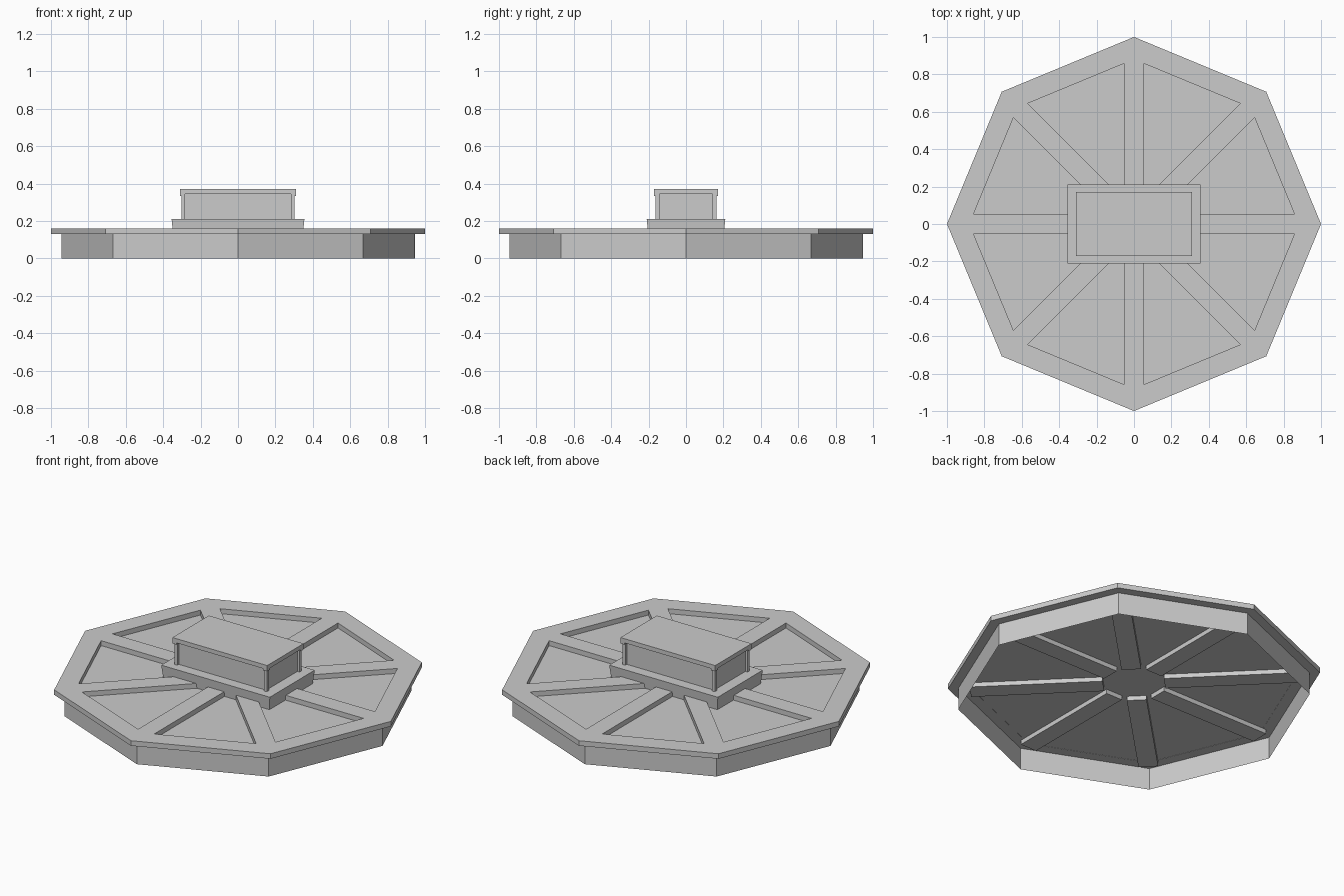
import bpy, bmesh, math
from mathutils import Matrix

cube = bpy.data.objects.get("Cube")
if cube:
    bpy.data.objects.remove(cube, do_unlink=True)

grey = bpy.data.materials.new("plain grey")
grey.use_nodes = True
colour = (0.6, 0.6, 0.6, 1)
grey.diffuse_color = colour
grey.node_tree.nodes["Principled BSDF"].inputs["Base Color"].default_value = colour

SIDES = 8
RIM_BOTTOM, RIM_TOP = 0.13, 0.16
RIM_INNER, WALL_R = 0.88, 0.945


def finish(name, bm):
    bmesh.ops.recalc_face_normals(bm, faces=bm.faces[:])
    mesh = bpy.data.meshes.new(name)
    bm.to_mesh(mesh)
    bm.free()
    mesh.materials.append(grey)
    obj = bpy.data.objects.new(name, mesh)
    bpy.context.collection.objects.link(obj)
    return obj


def octagon_shell(name, profile, closed):
    """Sweep a (radius, z) profile around the eight corners."""
    bm = bmesh.new()
    rings = []
    for r, z in profile:
        rings.append([bm.verts.new((r * math.cos(i * math.tau / SIDES),
                                    r * math.sin(i * math.tau / SIDES), z))
                      for i in range(SIDES)])
    pairs = list(zip(rings, rings[1:]))
    if closed:
        pairs.append((rings[-1], rings[0]))
    for a, b in pairs:
        for i in range(SIDES):
            j = (i + 1) % SIDES
            bm.faces.new((a[i], a[j], b[j], b[i]))
    return finish(name, bm)


def box(name, x, y, z, angle=0.0, bottom_inset=0.0):
    """Box from (min, max) ranges, with an optional narrower bottom."""
    bm = bmesh.new()
    bmesh.ops.create_cube(bm, size=1)
    for v in bm.verts:
        low = bottom_inset if v.co.z < 0 else 0
        sx, sy = math.copysign(low, v.co.x), math.copysign(low, v.co.y)
        v.co.x = x[v.co.x > 0] - sx
        v.co.y = y[v.co.y > 0] - sy
        v.co.z = z[v.co.z > 0]
    bm.transform(Matrix.Rotation(angle, 4, 'Z'))
    return finish(name, bm)


# Skirt wall and overhanging rim
octagon_shell("skirt_wall", [(WALL_R, 0), (WALL_R, RIM_BOTTOM)], False)
octagon_shell("rim", [(1, RIM_BOTTOM), (1, RIM_TOP),
                      (RIM_INNER, RIM_TOP), (RIM_INNER, RIM_BOTTOM)], True)

# Sunken deck between the spokes
bm = bmesh.new()
bmesh.ops.create_circle(bm, cap_ends=True, segments=SIDES, radius=RIM_INNER)
bmesh.ops.translate(bm, verts=bm.verts[:], vec=(0, 0, RIM_BOTTOM + 0.001))
finish("deck", bm)

# Spokes stand above and below the deck
for i in range(SIDES):
    box(f"spoke_{i + 1}", (0.165, RIM_INNER), (-0.053, 0.053),
        (0.105, RIM_TOP), i * math.tau / SIDES)

# Central plinth, housing and cap
box("plinth", (-0.355, 0.355), (-0.21, 0.21), (RIM_BOTTOM + 0.001, 0.21),
    bottom_inset=0.008)
box("housing", (-0.288, 0.288), (-0.148, 0.148), (0.21, 0.35))
box("cap", (-0.31, 0.31), (-0.17, 0.17), (0.345, 0.37))

# Corner posts with small brackets under the cap
for sx in (-1, 1):
    for sy in (-1, 1):
        side = ("left" if sx > 0 else "right") + ("_back" if sy > 0 else "_front")
        for part, out, z in (("post", 0.0, (0.21, 0.345)),
                             ("bracket", 0.008, (0.335, 0.346))):
            xs = sorted((sx * 0.283, sx * (0.302 + out)))
            ys = sorted((sy * 0.143, sy * (0.162 + out)))
            box(f"{part}_{side}", xs, ys, z)
